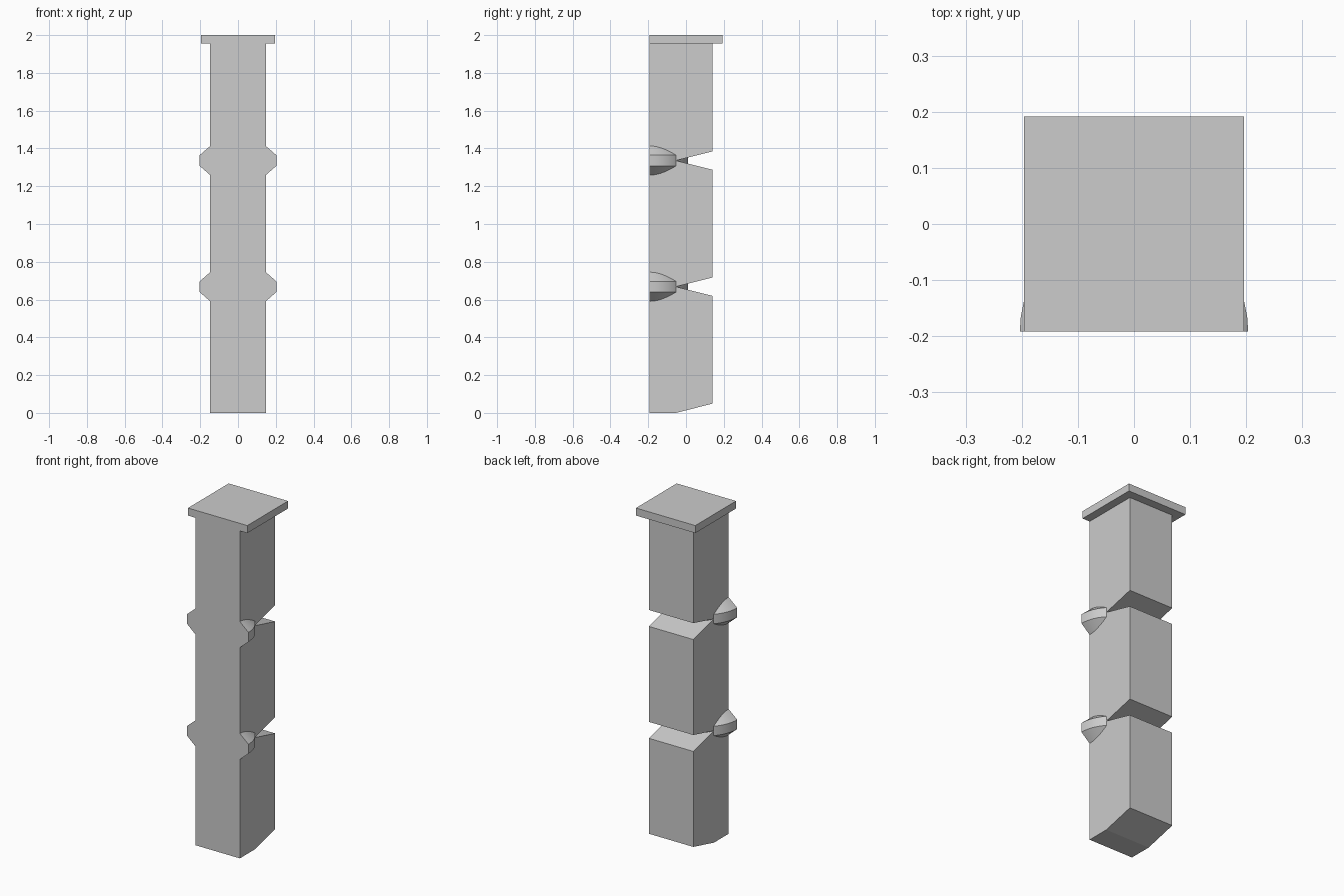
import bpy
import bmesh
import math

if "Cube" in bpy.data.objects:
    bpy.data.objects.remove(bpy.data.objects["Cube"], do_unlink=True)

FRONT, BACK = -0.192, 0.141    # shaft depth
HALF_W = 0.147                 # shaft half width
CAP_HALF, CAP_Z = 0.196, 1.955
NOTCH_Y, NOTCH_H = -0.054, 0.049
PITCH = 0.668                  # spacing of the joints

stone = bpy.data.materials.new("plain grey")
grey = (0.604, 0.604, 0.604, 1)
stone.use_nodes = True
stone.diffuse_color = grey
stone.node_tree.nodes["Principled BSDF"].inputs["Base Color"].default_value = grey


def finish(name, bm):
    bmesh.ops.recalc_face_normals(bm, faces=bm.faces[:])
    mesh = bpy.data.meshes.new(name)
    bm.to_mesh(mesh)
    bm.free()
    mesh.materials.append(stone)
    obj = bpy.data.objects.new(name, mesh)
    bpy.context.collection.objects.link(obj)
    return obj


def extrude_along_x(name, profile, half):
    """Closed (y, z) profile extruded from -half to +half."""
    bm = bmesh.new()
    face = bm.faces.new([bm.verts.new((-half, y, z)) for y, z in profile])
    moved = bmesh.ops.extrude_face_region(bm, geom=[face])["geom"]
    verts = [v for v in moved if isinstance(v, bmesh.types.BMVert)]
    bmesh.ops.translate(bm, vec=(2 * half, 0, 0), verts=verts)
    return finish(name, bm)


# Shaft: one side profile with a chamfered foot and a wedge notch at each joint
profile = [(FRONT, 0), (NOTCH_Y, 0), (BACK, NOTCH_H)]
for i in (1, 2):
    z = i * PITCH
    profile += [(BACK, z - NOTCH_H), (NOTCH_Y, z), (BACK, z + NOTCH_H)]
profile += [(BACK, CAP_Z), (FRONT, CAP_Z)]
extrude_along_x("shaft", profile, HALF_W)

# Cap plate, flush with the front of the shaft
extrude_along_x("cap", [(FRONT, CAP_Z), (-FRONT, CAP_Z), (-FRONT, 2), (FRONT, 2)], CAP_HALF)

# Joint discs: half-turned double cones with a straight rim
RADIUS, RIM, SLOPE, CORE = 0.2035, 0.028, 0.87, 0.1
tip = RIM + (RADIUS - CORE) * SLOPE
for i, name in enumerate(("lower_joint_disc", "upper_joint_disc"), 1):
    bm = bmesh.new()
    outline = [(0, -tip), (CORE, -tip), (RADIUS, -RIM), (RADIUS, RIM), (CORE, tip), (0, tip)]
    verts = [bm.verts.new((r, FRONT, i * PITCH + z)) for r, z in outline]
    edges = [bm.edges.new(pair) for pair in zip(verts, verts[1:])]
    bmesh.ops.spin(bm, geom=verts + edges, cent=(0, FRONT, 0), axis=(0, 0, 1),
                   angle=math.pi, steps=24)
    bmesh.ops.remove_doubles(bm, verts=bm.verts[:], dist=1e-5)
    bmesh.ops.holes_fill(bm, edges=[e for e in bm.edges if e.is_boundary], sides=0)
    disc = finish(name, bm)
    # Trim the part that would show through the notch, keeping only its wedge
    bpy.ops.object.select_all(action='DESELECT')
    disc.select_set(True)
    bpy.context.view_layer.objects.active = disc
    bpy.ops.object.shade_smooth_by_angle(angle=math.radians(30))
